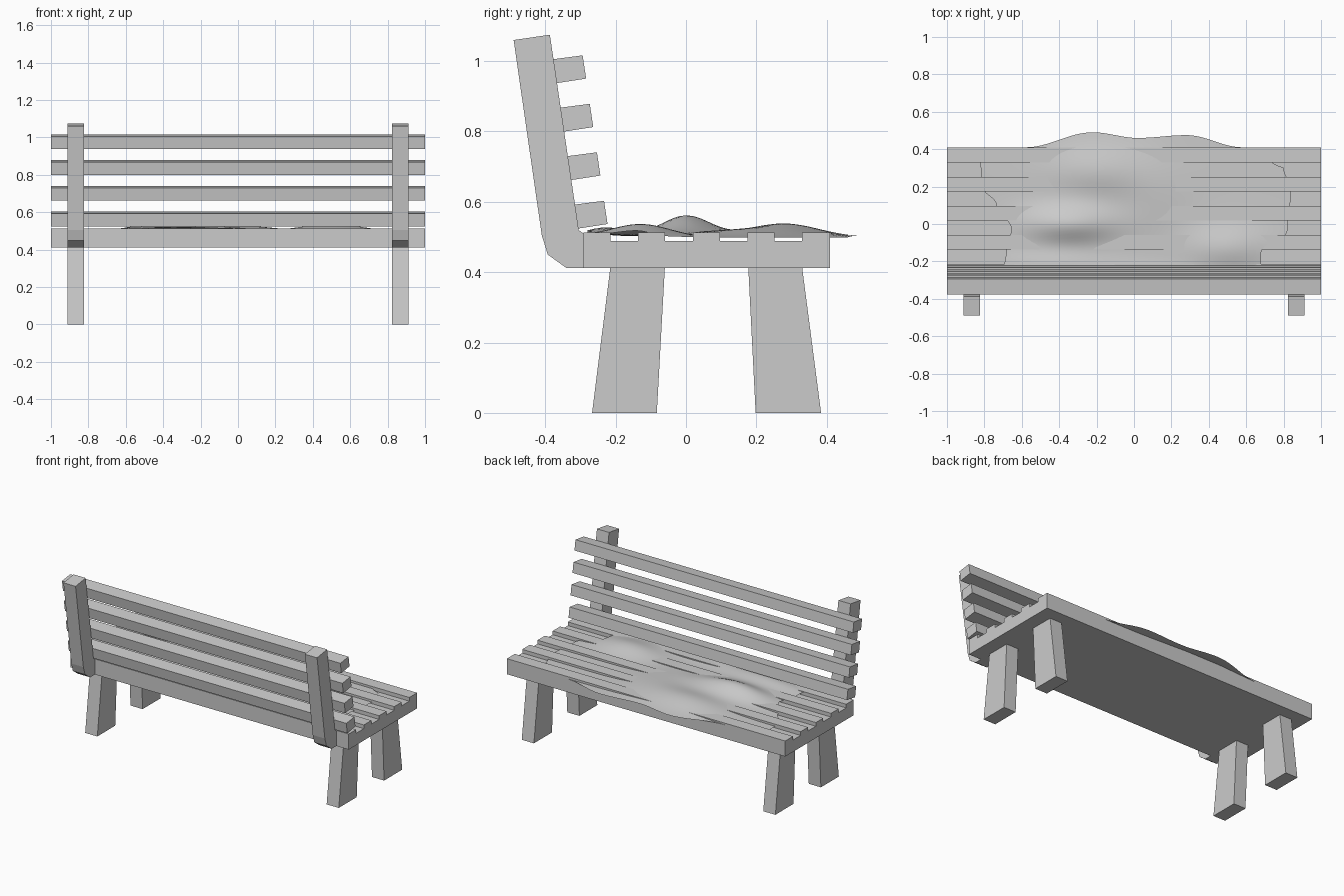
import bpy, bmesh, math

if "Cube" in bpy.data.objects:
    bpy.data.objects.remove(bpy.data.objects["Cube"])

def link(name, bm):
    bmesh.ops.recalc_face_normals(bm, faces=bm.faces)
    me = bpy.data.meshes.new(name)
    bm.to_mesh(me)
    bm.free()
    ob = bpy.data.objects.new(name, me)
    bpy.context.collection.objects.link(ob)
    return ob

def extrude(name, profile, x0, x1):
    """Extrude a (y, z) outline along x."""
    bm = bmesh.new()
    f = bm.faces.new([bm.verts.new((x0, y, z)) for y, z in profile])
    r = bmesh.ops.extrude_face_region(bm, geom=[f])
    for v in r["geom"]:
        if isinstance(v, bmesh.types.BMVert):
            v.co.x = x1
    return link(name, bm)

def interp(pts, t):
    """Cosine-eased interpolation through (t, value) pairs."""
    if t <= pts[0][0]:
        return pts[0][1]
    for (a, p), (b, q) in zip(pts, pts[1:]):
        if t <= b:
            k = (1 - math.cos(math.pi * (t - a) / (b - a))) / 2
            return p + (q - p) * k
    return pts[-1][1]

# Seat with four grooves along the top
seat = [(-0.292, 0.412), (0.41, 0.412), (0.41, 0.513)]
for a, b in [(0.33, 0.252), (0.175, 0.096), (0.02, -0.06), (-0.137, -0.215)]:
    seat += [(a, 0.513), (a, 0.489), (b, 0.489), (b, 0.513)]
seat.append((-0.292, 0.513))
extrude("seat", seat, -1, 1)

# Backrest slats, following the lean of the posts
for i in range(4):
    dy, dz = -0.0203 * i, 0.1378 * i
    extrude(f"back_slat_{i + 1}", [(y + dy, z + dz) for y, z in
            [(-0.317, 0.592), (-0.233, 0.603), (-0.223, 0.537), (-0.307, 0.524)]], -1, 1)

# Posts and legs on both sides
post = [(-0.49, 1.06), (-0.387, 1.075), (-0.305, 0.52), (-0.285, 0.505),
        (-0.285, 0.412), (-0.34, 0.412), (-0.393, 0.45), (-0.41, 0.505)]
back_leg = [(-0.267, 0), (-0.083, 0), (-0.06, 0.415), (-0.215, 0.415)]
front_leg = [(0.198, 0), (0.384, 0), (0.33, 0.415), (0.177, 0.415)]
for side, x0, x1 in [("left", -0.911, -0.824), ("right", 0.824, 0.911)]:
    extrude(f"post_{side}", post, x0, x1)
    extrude(f"back_leg_{side}", back_leg, x0, x1)
    extrude(f"front_leg_{side}", front_leg, x0, x1)

# Rumpled cloth draped over the seat: height, x, y, x radius, y radius
bumps = [(0.062, -0.34, 0.0, 0.24, 0.10), (0.038, -0.2, 0.28, 0.27, 0.14),
         (0.038, 0.5, -0.13, 0.22, 0.12), (0.026, -0.4, -0.22, 0.3, 0.08),
         (0.018, 0.1, 0.15, 0.2, 0.2), (0.012, 0.0, -0.28, 0.4, 0.06)]
left = [(0, -0.7), (0.25, -0.68), (0.37, -0.655), (0.6, -0.735), (0.8, -0.815), (1, -0.82)]
right = [(0, 0.68), (0.2, 0.68), (0.42, 0.82), (0.8, 0.84), (1, 0.8)]
front = [(-0.82, 0.33), (-0.58, 0.41), (-0.22, 0.49), (0.02, 0.46), (0.28, 0.475),
         (0.58, 0.41), (0.82, 0.3)]

def height(x, y):
    return 0.499 + sum(h * math.exp(-((x - a) / rx) ** 2 - ((y - b) / ry) ** 2)
                       for h, a, b, rx, ry in bumps)

NX, NY = 80, 40
bm = bmesh.new()
rows = []
for j in range(NY + 1):
    v = j / NY
    row = []
    for i in range(NX + 1):
        x = interp(left, v) + (interp(right, v) - interp(left, v)) * i / NX
        y = -0.28 + (interp(front, x) + 0.28) * v
        row.append(bm.verts.new((x, y, height(x, y))))
    rows.append(row)
for r, s in zip(rows, rows[1:]):
    for i in range(NX):
        bm.faces.new((r[i], r[i + 1], s[i + 1], s[i]))
for f in bm.faces:
    f.smooth = True
link("cloth", bm)
